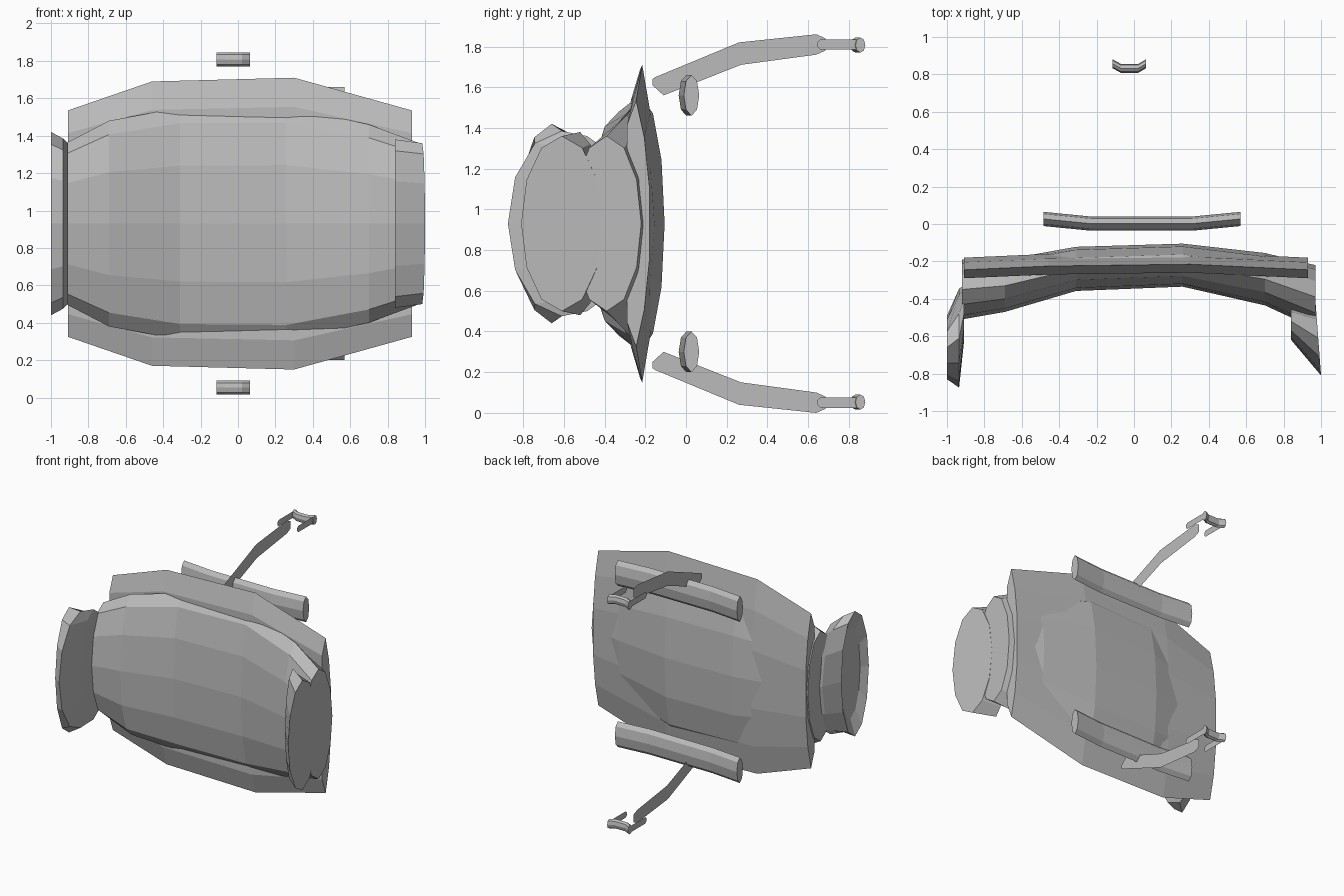
import bpy, bmesh, math

cube = bpy.data.objects.get("Cube")
if cube:
    bpy.data.objects.remove(cube, do_unlink=True)

MID = 0.93  # height of the symmetry plane

grey = bpy.data.materials.new("plain grey")
grey.use_nodes = True
grey.diffuse_color = (0.5, 0.5, 0.5, 1)
grey.node_tree.nodes["Principled BSDF"].inputs["Base Color"].default_value = (0.5, 0.5, 0.5, 1)


def finish(name, bm, recalc=True):
    if recalc:
        bmesh.ops.recalc_face_normals(bm, faces=bm.faces)
    mesh = bpy.data.meshes.new(name)
    bm.to_mesh(mesh)
    bm.free()
    mesh.materials.append(grey)
    obj = bpy.data.objects.new(name, mesh)
    bpy.context.collection.objects.link(obj)
    return obj


def oval(x, y, ry, rz, z=MID, sides=12, lean=0):
    """Ring of points across x; lean shifts x toward the front edge."""
    ring = []
    for i in range(sides):
        a = 2 * math.pi * i / sides
        c = math.cos(a)
        ring.append((x - lean * c, y + ry * c, z + rz * math.sin(a)))
    return ring


def loft(name, rings):
    """Skin a closed tube through a list of rings."""
    bm = bmesh.new()
    loops = [[bm.verts.new(p) for p in ring] for ring in rings]
    for a, b in zip(loops, loops[1:]):
        for i in range(len(a)):
            j = (i + 1) % len(a)
            bm.faces.new((a[i], a[j], b[j], b[i]))
    bm.faces.new(loops[0])
    bm.faces.new(loops[-1])
    return finish(name, bm)


def strip(name, x, outline, flip):
    """Thin sheet standing in the side plane."""
    bm = bmesh.new()
    s = -1 if flip else 1
    bm.faces.new([bm.verts.new((x, y, MID + s * (z - MID))) for y, z in outline])
    return finish(name, bm, False)


# Bent barrel body: x, centre y, half depth, half height
loft("barrel_body", [oval(*s) for s in (
    (-0.92, -0.35, 0.16, 0.43),
    (-0.69, -0.33, 0.14, 0.55),
    (-0.31, -0.24, 0.118, 0.62),
    (0.26, -0.22, 0.115, 0.625),
    (0.70, -0.295, 0.14, 0.53),
    (0.97, -0.39, 0.17, 0.43))])

# Wide backing plate with a pointed top and bottom
plate = []
for x, h, dy in ((-0.91, 0.605, -0.02), (-0.46, 0.76, 0), (0.30, 0.78, 0.01), (0.93, 0.605, -0.02)):
    half = [(-0.225, 1), (-0.27, 0.8), (-0.27, 0.4), (-0.27, -0.4), (-0.27, -0.8)]
    back = [(-0.225, -1), (-0.185, -0.7), (-0.16, -0.3), (-0.16, 0.3), (-0.185, 0.7)]
    plate.append([(x, y + dy, MID + h * f) for y, f in half + back])
loft("backing_plate", plate)

# End caps
loft("left_end_cap", [
    oval(0.84, -0.52, 0.10, 0.45),
    oval(0.985, -0.61, 0.20, 0.43, lean=0.015)])
loft("right_end_cap", [
    oval(-0.91, -0.485, 0.155, 0.43),
    oval(-0.935, -0.61, 0.265, 0.455),
    oval(-1.0, -0.66, 0.17, 0.49),
    oval(-0.96, -0.66, 0.12, 0.36)])

# Upper and lower bars, arms and grips
arm = [(-0.165, 1.61), (-0.165, 1.64), (-0.15, 1.65), (0.26, 1.82), (0.64, 1.86),
       (0.685, 1.84), (0.685, 1.78), (0.64, 1.76), (0.27, 1.71), (-0.11, 1.56)]
prong = [(0.645, 1.80), (0.66, 1.785), (0.84, 1.785), (0.84, 1.835), (0.66, 1.835), (0.645, 1.82)]
for side, flip in (("upper", False), ("lower", True)):
    s = -1 if flip else 1
    bar_z, grip_z = MID + s * 0.63, MID + s * 0.877
    loft(side + "_bar", [oval(x, y, 0.038, 0.1, bar_z, 8)
         for x, y in ((-0.485, 0.027), (-0.23, 0.002), (0.31, 0.002), (0.57, 0.027))])
    loft(side + "_grip", [oval(x, y, 0.024, 0.037, grip_z, 8)
         for x, y in ((-0.115, 0.857), (-0.07, 0.832), (0.022, 0.832), (0.065, 0.857))])
    strip(side + "_arm", -0.025, arm, flip)
    for end, x in (("left", 0.06), ("right", -0.11)):
        strip(side + "_" + end + "_prong", x, prong, flip)
